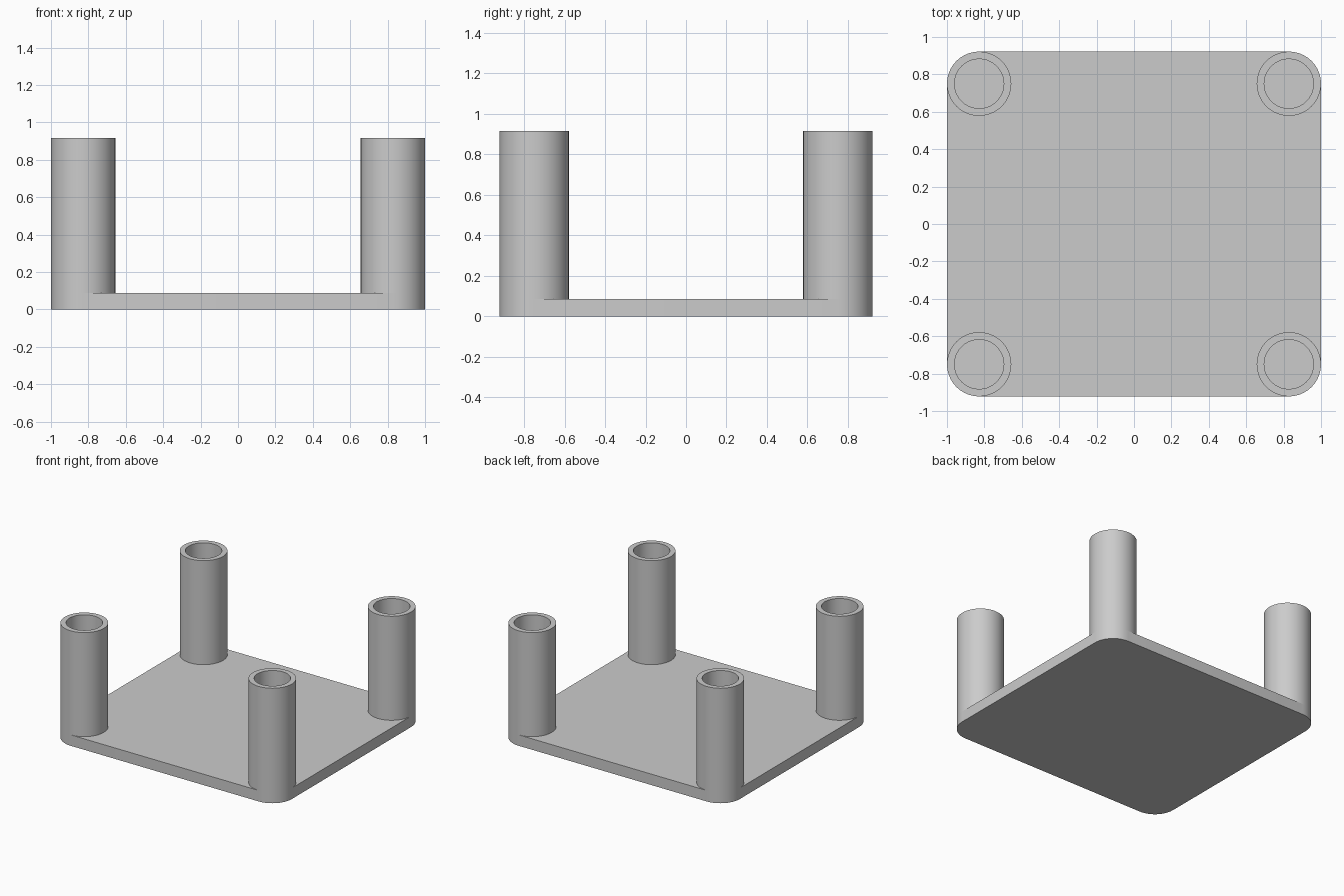
import bpy, bmesh, math

if "Cube" in bpy.data.objects:
    bpy.data.objects.remove(bpy.data.objects["Cube"])

HX, HY = 1.0, 0.922          # plate half sizes
R_OUT, R_IN = 0.172, 0.132   # post radii
T, H = 0.087, 0.915          # plate thickness, total height
SEG = 40
CX, CY = HX - R_OUT, HY - R_OUT

grey = bpy.data.materials.new("plain grey")
grey.diffuse_color = (0.6, 0.6, 0.6, 1)
grey.use_nodes = True
grey.node_tree.nodes["Principled BSDF"].inputs["Base Color"].default_value = grey.diffuse_color


def finish(name, bm):
    bmesh.ops.recalc_face_normals(bm, faces=bm.faces[:])
    mesh = bpy.data.meshes.new(name)
    bm.to_mesh(mesh)
    bm.free()
    mesh.materials.append(grey)
    obj = bpy.data.objects.new(name, mesh)
    bpy.context.collection.objects.link(obj)
    bpy.ops.object.select_all(action='DESELECT')
    obj.select_set(True)
    bpy.context.view_layer.objects.active = obj
    bpy.ops.object.shade_smooth_by_angle(angle=math.radians(30))
    return obj


# Base plate: rounded rectangle outline, extruded upward
bm = bmesh.new()
outline = []
for q, (sx, sy) in enumerate([(1, 1), (-1, 1), (-1, -1), (1, -1)]):
    for i in range(SEG // 4 + 1):
        a = q * math.pi / 2 + 2 * math.pi * i / SEG
        outline.append(bm.verts.new((sx * CX + R_OUT * math.cos(a),
                                     sy * CY + R_OUT * math.sin(a), 0)))
base = bm.faces.new(outline)
top = bmesh.ops.extrude_face_region(bm, geom=[base], use_keep_orig=True)
bmesh.ops.translate(bm, vec=(0, 0, T),
                    verts=[g for g in top["geom"] if isinstance(g, bmesh.types.BMVert)])
finish("base_plate", bm)


# Hollow corner posts: wall profile swept round; the plate closes the bore
def post(name, x, y):
    bm = bmesh.new()
    profile = [(R_OUT, T), (R_OUT, H), (R_IN, H), (R_IN, T)]
    rings = [[bm.verts.new((x + r * math.cos(2 * math.pi * i / SEG),
                            y + r * math.sin(2 * math.pi * i / SEG), z))
              for i in range(SEG)] for r, z in profile]
    for a, b in zip(rings, rings[1:]):
        for i in range(SEG):
            j = (i + 1) % SEG
            bm.faces.new((a[i], a[j], b[j], b[i]))
    # Outward faces, set from the first outer wall face
    bm.normal_update()
    finish(name, bm)


for side, sx in (("left", -1), ("right", 1)):
    for end, sy in (("front", -1), ("back", 1)):
        post(f"post_{end}_{side}", sx * CX, sy * CY)
